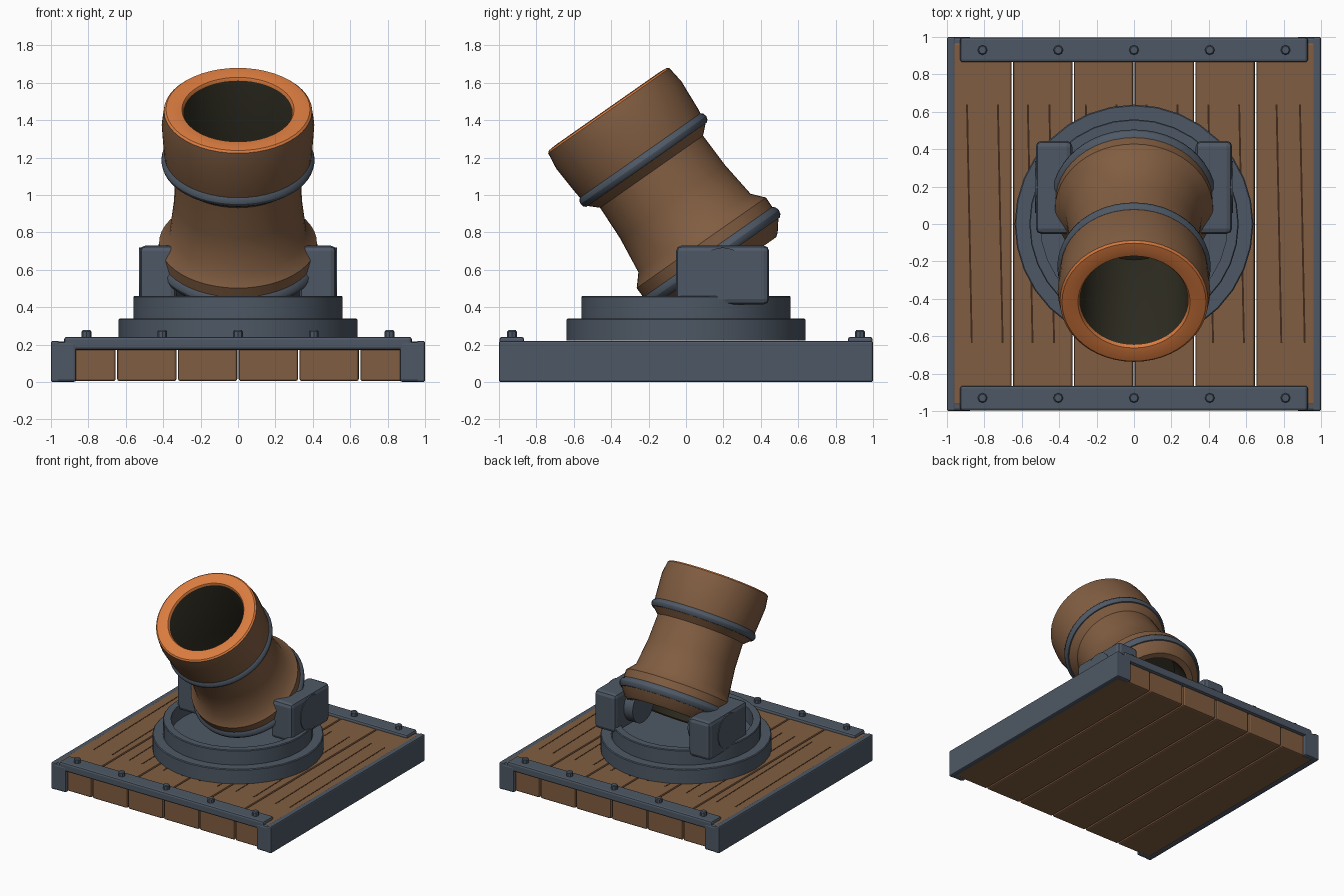
import bpy, bmesh, math
from mathutils import Matrix, Vector

if "Cube" in bpy.data.objects:
    bpy.data.objects.remove(bpy.data.objects["Cube"], do_unlink=True)


def material(name, rgb):
    m = bpy.data.materials.new(name)
    m.use_nodes = True
    m.diffuse_color = (*rgb, 1)
    m.node_tree.nodes["Principled BSDF"].inputs["Base Color"].default_value = (*rgb, 1)
    return m


WOOD = material("brown wood", (0.22, 0.11, 0.053))
IRON = material("blue grey iron", (0.076, 0.098, 0.13))
ORANGE = material("orange muzzle", (0.7, 0.2, 0.05))
DARK = material("dark bore", (0.026, 0.024, 0.014))
GRAIN = material("dark wood grain", (0.05, 0.023, 0.011))


def finish(name, bm, mats, bevel=0, smooth=True):
    bmesh.ops.recalc_face_normals(bm, faces=bm.faces)
    mesh = bpy.data.meshes.new(name)
    bm.to_mesh(mesh)
    bm.free()
    for m in mats:
        mesh.materials.append(m)
    ob = bpy.data.objects.new(name, mesh)
    bpy.context.collection.objects.link(ob)
    if bevel:
        mod = ob.modifiers.new("Bevel", "BEVEL")
        mod.width, mod.segments = bevel, 2
    if smooth:
        bpy.ops.object.select_all(action="DESELECT")
        ob.select_set(True)
        bpy.context.view_layer.objects.active = ob
        bpy.ops.object.shade_smooth_by_angle(angle=math.radians(35))
    return ob


def add_box(bm, lo, hi):
    lo, hi = Vector(lo), Vector(hi)
    mat = Matrix.Translation((lo + hi) / 2) @ Matrix.Diagonal((*(hi - lo), 1))
    return bmesh.ops.create_cube(bm, size=1, matrix=mat)["verts"]


def box(name, lo, hi, mat, bevel=0.01):
    bm = bmesh.new()
    add_box(bm, lo, hi)
    return finish(name, bm, [mat], bevel, False)


def lathe(name, profile, mats, sides=48, rule=None):
    # Spin an (r, z) profile about z; rule gives the material of each band
    bm = bmesh.new()
    rings = []
    for r, z in profile:
        if r == 0:
            rings.append([bm.verts.new((0, 0, z))] * sides)
        else:
            rings.append([bm.verts.new((r * math.cos(a), r * math.sin(a), z))
                          for a in (math.tau * i / sides for i in range(sides))])
    for k, (a, b) in enumerate(zip(rings, rings[1:])):
        for i in range(sides):
            j = (i + 1) % sides
            f = bm.faces.new(list(dict.fromkeys((a[i], a[j], b[j], b[i]))))
            f.material_index = rule(k) if rule else 0
    return finish(name, bm, mats)


# Plank deck
PITCH = 0.325
for i in range(6):
    x0 = (i - 3) * PITCH
    box(f"plank_{i + 1}", (x0 + 0.004, -0.97, 0.005), (x0 + PITCH - 0.004, 0.97, 0.218), WOOD, 0.012)

# Wood grain strips
bm = bmesh.new()
for x in (-0.88, -0.715, -0.555, -0.44, -0.245, -0.08, 0.08, 0.245, 0.41, 0.575, 0.775, 0.9):
    for v in add_box(bm, (x - 0.005, -0.635, 0.214), (x + 0.005, 0.64, 0.2195)):
        v.co.x -= 0.02 * v.co.y
finish("wood_grain", bm, [GRAIN], 0, False)

# Iron frame: side plates, corner flanges, end straps and bolts
for s, side in ((1, "left"), (-1, "right")):
    xs = sorted((s * 0.955, s * 1.0))
    box(f"{side}_side_plate", (xs[0], -1, 0), (xs[1], 1, 0.22), IRON)
    for t, end in ((1, "back"), (-1, "front")):
        xs = sorted((s * 0.865, s * 0.998))
        ys = sorted((t * 0.95, t * 1.0))
        box(f"{end}_{side}_corner", (xs[0], ys[0], 0), (xs[1], ys[1], 0.215), IRON, 0.015)
for t, end in ((1, "back"), (-1, "front")):
    ys = sorted((t * 0.865, t * 0.998))
    box(f"{end}_strap", (-0.93, ys[0], 0.172), (0.93, ys[1], 0.242), IRON, 0.015)
    for i in range(5):
        bolt = lathe(f"{end}_bolt_{i + 1}",
                     [(0, 0.23), (0.026, 0.23), (0.026, 0.27), (0.02, 0.277), (0, 0.277)], [IRON], 8)
        bolt.location = ((i - 2) * 0.405, t * 0.93, 0)

# Turntable
lathe("turntable_base", [(0, 0.222), (0.638, 0.222), (0.638, 0.335), (0.632, 0.341), (0, 0.341)], [IRON], 32)
lathe("turntable_ring", [(0.5, 0.34), (0.56, 0.34), (0.56, 0.455), (0.555, 0.461),
                         (0.5, 0.461), (0.5, 0.34)], [IRON], 32)

# Trunnion brackets and pins
for s, side in ((1, "left"), (-1, "right")):
    xs = sorted((s * 0.33, s * 0.525))
    box(f"{side}_bracket", (xs[0], -0.053, 0.415), (xs[1], 0.445, 0.73), IRON, 0.03)
    pin = lathe(f"{side}_trunnion", [(0, 0.25), (0.139, 0.25), (0.139, 0.53), (0, 0.53)], [IRON], 32)
    pin.rotation_euler = (0, s * math.pi / 2, 0)
    pin.location = (0, 0.197, 0.58)

# Barrel, measured back from the muzzle along its own axis
TILT, MUZZLE = math.radians(35), (0, -0.417, 1.457)
profile = [(0, -0.8), (0.285, -0.8), (0.29, -0.015),
           (0.3, 0), (0.34, 0.006), (0.385, 0.002), (0.396, -0.008),
           (0.408, -0.1), (0.397, -0.27), (0.385, -0.36), (0.336, -0.406), (0.342, -0.6),
           (0.366, -0.806), (0.422, -0.87), (0.42, -0.99), (0.365, -1.06), (0.345, -1.075),
           (0.3, -1.07), (0.28, -0.86), (0, -0.86)]


def barrel_band(k):
    return 2 if k < 2 or k > 16 else 1 if k < 6 else 0


barrel = lathe("barrel", profile, [WOOD, ORANGE, DARK], 48, barrel_band)
parts = [barrel]

# Iron hoops round the barrel
for name, big, small, z in (("muzzle_hoop", 0.386, 0.024, -0.33), ("breech_hoop", 0.412, 0.028, -0.965)):
    loop = [(big + small * math.cos(a), z + 1.3 * small * math.sin(a))
            for a in (math.tau * i / 10 for i in range(11))]
    parts.append(lathe(name, loop, [IRON], 48))
for ob in parts:
    ob.rotation_euler = (TILT, 0, 0)
    ob.location = MUZZLE
